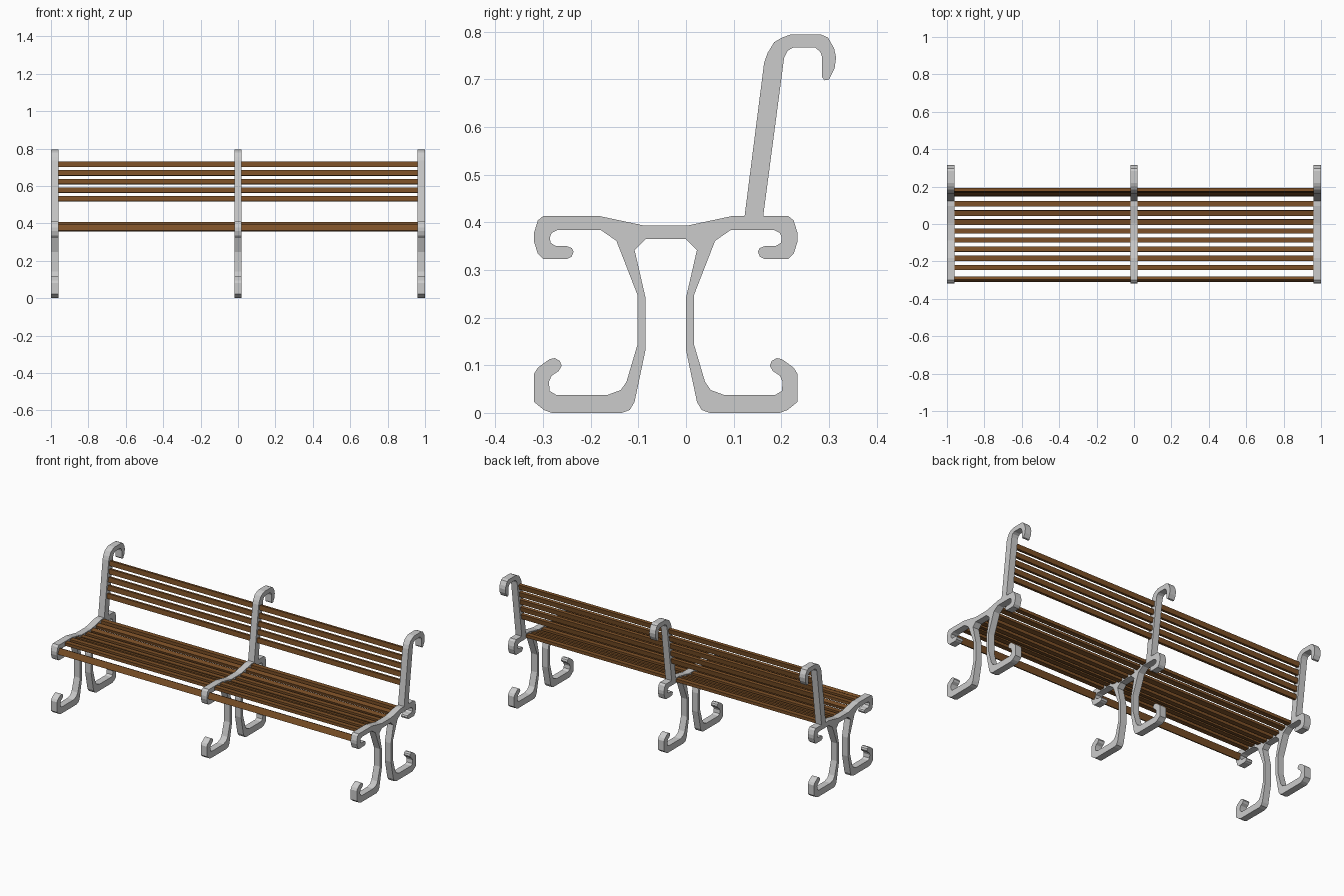
import bpy, bmesh, math

MID = -0.0425   # symmetry line of the leg casting

# Front half of the casting (y, z): seat rail, rail curl, leg, foot curl
half = [(-.087, .393), (-.181, .413), (-.300, .413), (-.311, .404), (-.319, .378),
        (-.319, .359), (-.311, .334), (-.300, .323), (-.250, .323), (-.240, .328),
        (-.236, .338), (-.240, .346), (-.250, .350), (-.273, .350), (-.284, .357),
        (-.286, .368), (-.282, .378), (-.269, .384), (-.179, .384), (-.146, .361),
        (-.102, .248), (-.102, .143), (-.125, .065), (-.137, .048), (-.164, .038),
        (-.273, .038), (-.286, .046), (-.288, .065), (-.282, .078), (-.267, .088),
        (-.261, .099), (-.265, .109), (-.275, .115), (-.286, .113), (-.311, .095),
        (-.319, .082), (-.319, .023), (-.298, .006), (-.282, 0), (-.135, 0),
        (-.118, .006), (-.108, .023), (-.085, .132), (-.085, .242), (-.108, .342),
        (-.085, .365)]
casting = half + [(2 * MID - y, z) for y, z in reversed(half)]

# Back post with its hooked top
post = [(.122, .405), (.164, .735), (.171, .755), (.185, .778), (.202, .788),
        (.219, .794), (.284, .794), (.298, .788), (.311, .765), (.315, .746),
        (.312, .723), (.300, .700), (.291, .698), (.286, .704), (.286, .746),
        (.282, .758), (.271, .767), (.225, .767), (.213, .760), (.206, .746),
        (.161, .405)]


def extrude_profile(name, outline, x, width=0.04):
    bm = bmesh.new()
    face = bm.faces.new([bm.verts.new((x - width / 2, y, z)) for y, z in outline])
    res = bmesh.ops.extrude_face_region(bm, geom=[face], use_keep_orig=True)
    moved = [v for v in res["geom"] if isinstance(v, bmesh.types.BMVert)]
    bmesh.ops.translate(bm, vec=(width, 0, 0), verts=moved)
    bmesh.ops.recalc_face_normals(bm, faces=bm.faces)
    mesh = bpy.data.meshes.new(name)
    bm.to_mesh(mesh)
    bm.free()
    bpy.context.collection.objects.link(bpy.data.objects.new(name, mesh))


wood = bpy.data.materials.new("dark_wood")
wood.diffuse_color = (0.2, 0.08, 0.02, 1)


def slat(name, y, z, angle, width=0.028, thick=0.018):
    bpy.ops.mesh.primitive_cube_add(size=1, location=(0, y, z), rotation=(angle, 0, 0))
    ob = bpy.context.object
    ob.name = name
    ob.scale = (1.94, width, thick)
    ob.data.materials.append(wood)


# Three cast frames
for label, x in (("left", -0.98), ("middle", 0), ("right", 0.98)):
    extrude_profile(label + "_leg_frame", casting, x)
    extrude_profile(label + "_back_post", post, x)

# Seat slats follow the dished rail
slat("front_edge_slat", -.296, .375, math.radians(65), .036, .016)
for i in range(8):
    y = -.232 + i * .0486
    d = y - MID
    t = min(max((abs(d) - .0445) / .094, 0), 1)
    tilt = math.copysign(math.atan2(.02, .094), d) if 0 < t < 1 else 0
    slat(f"seat_slat_{i + 1}", y, .379 + .0195 * t, tilt)

# Backrest slats lie along the leaning posts
for i in range(5):
    z = .531 + i * .046
    slat(f"back_slat_{i + 1}", .1425 + (z - .413) * .1285, z, math.radians(82.7))
